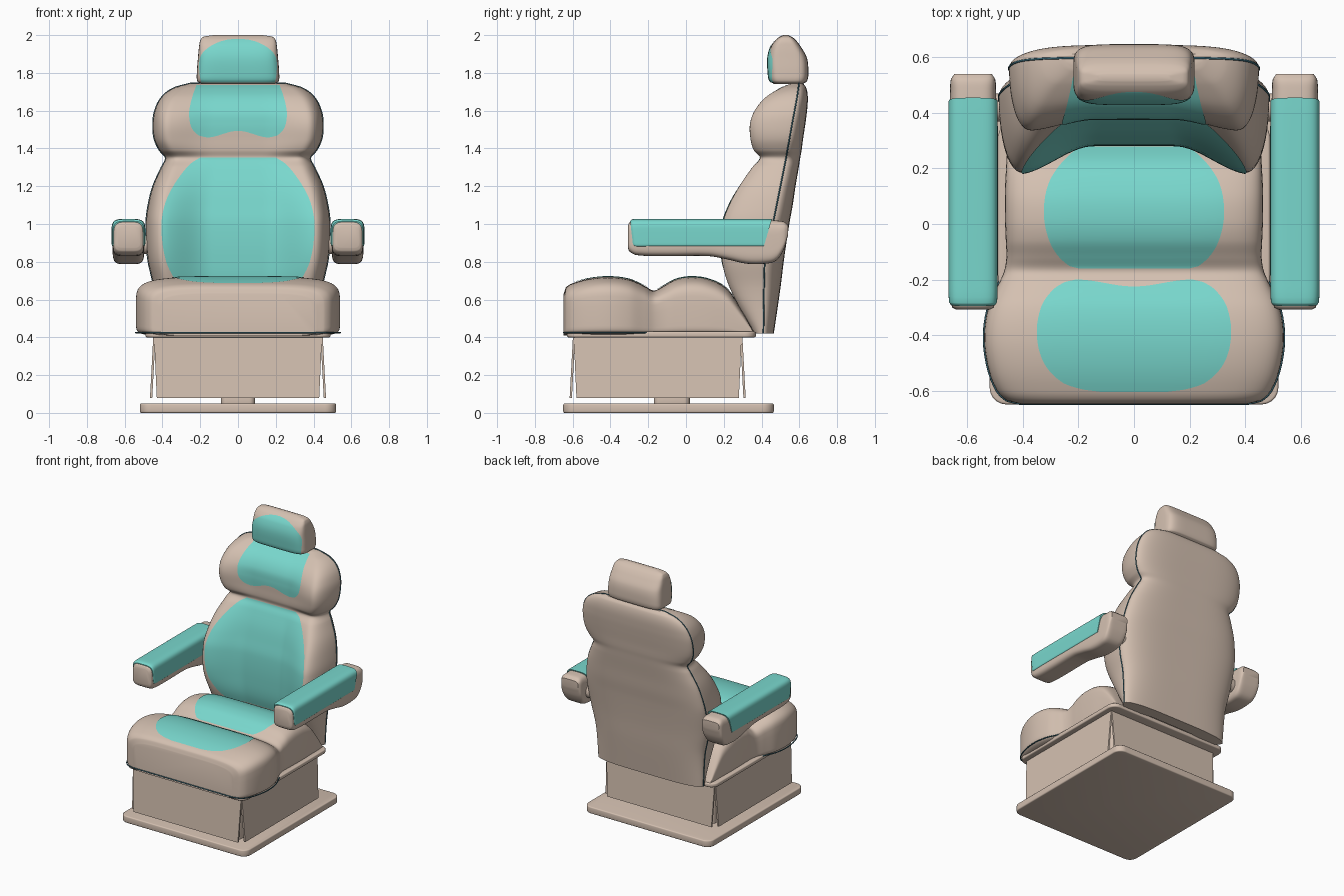
import bpy, bmesh, math
from mathutils import Matrix, Vector

if "Cube" in bpy.data.objects:
    bpy.data.objects.remove(bpy.data.objects["Cube"])


def material(name, rgb):
    m = bpy.data.materials.new(name)
    m.diffuse_color = (*rgb, 1)
    m.use_nodes = True
    m.node_tree.nodes["Principled BSDF"].inputs["Base Color"].default_value = m.diffuse_color
    return m


BEIGE = material("beige_leather", (0.66, 0.53, 0.44))
TEAL = material("teal_fabric", (0.19, 0.68, 0.61))
PIPE = material("dark_piping", (0.04, 0.13, 0.17))


def finish(name, bm, mat, facing=None):
    bmesh.ops.recalc_face_normals(bm, faces=bm.faces)
    if facing and sum((f.normal.dot(Vector(facing)) for f in bm.faces)) < 0:
        bmesh.ops.reverse_faces(bm, faces=bm.faces)
    me = bpy.data.meshes.new(name)
    bm.to_mesh(me)
    bm.free()
    ob = bpy.data.objects.new(name, me)
    bpy.context.collection.objects.link(ob)
    me.materials.append(mat)
    bpy.ops.object.select_all(action='DESELECT')
    ob.select_set(True)
    bpy.context.view_layer.objects.active = ob
    bpy.ops.object.shade_smooth_by_angle(angle=math.radians(40))
    return ob


def spline(table):
    """Smooth interpolation of rows (t, a, b, ...) -> f(t) = [a, b, ...]."""
    ts = [r[0] for r in table]
    last = len(table) - 1

    def f(t):
        i = max([k for k in range(last) if ts[k] <= t], default=0)
        h = ts[i + 1] - ts[i]
        s = min(max((t - ts[i]) / h, 0), 1)

        def slope(k, c):
            a, b = max(k - 1, 0), min(k + 1, last)
            return (table[b][c] - table[a][c]) / (ts[b] - ts[a]) * h
        out = []
        for c in range(1, len(table[0])):
            p, q, m, n = table[i][c], table[i + 1][c], slope(i, c), slope(i + 1, c)
            out.append(p + s * m + s * s * (3 * (q - p) - 2 * m - n) + s ** 3 * (2 * (p - q) + m + n))
        return out
    return f


def steps(table, n=6):
    pts = [a[0] + (b[0] - a[0]) * k / n for a, b in zip(table, table[1:]) for k in range(n)]
    return pts + [table[-1][0]]


def skin(name, rows, mat, closed=True, facing=None):
    bm = bmesh.new()
    vs = [[bm.verts.new(p) for p in r] for r in rows]
    n = len(rows[0])
    for a, b in zip(vs, vs[1:]):
        for j in range(n if closed else n - 1):
            k = (j + 1) % n
            bm.faces.new((a[j], a[k], b[k], b[j]))
    if closed:
        bm.faces.new(vs[0])
        bm.faces.new(vs[-1])
    return finish(name, bm, mat, facing)


def loop(w, lo, hi, n_hi, n_lo, count=72):
    """Superelliptic ring with its own roundness for upper and lower half."""
    out = []
    for k in range(count):
        a = 2 * math.pi * k / count
        c, s = math.cos(a), math.sin(a)
        e = 2 / (n_hi if s >= 0 else n_lo)
        out.append((w * math.copysign(abs(c) ** e, c),
                    (lo + hi) / 2 + (hi - lo) / 2 * math.copysign(abs(s) ** e, s)))
    return out


def patch(name, table, surface, facing, bow0=0, bow1=0):
    """Coloured panel lying on surface(x, t); table is (t, half width)."""
    f, (t0, t1) = spline(table), (table[0][0], table[-1][0])
    rows = []
    for t in steps(table, 5):
        v = (t - t0) / (t1 - t0)
        row = []
        for k in range(41):
            u = k / 20 - 1
            tt = t + (bow0 * (1 - v) ** 3 + bow1 * v ** 3) * math.cos(u * math.pi / 2) ** 2
            row.append(Vector(surface(u * f(t)[0], tt)) + 0.004 * Vector(facing))
        rows.append(row)
    skin(name, rows, TEAL, False, facing)


def rounded_box(name, x, y, z, r):
    bm = bmesh.new()
    m = Matrix.LocRotScale(Vector([sum(a) / 2 for a in (x, y, z)]), None,
                           Vector([a[1] - a[0] for a in (x, y, z)]))
    bmesh.ops.create_cube(bm, size=1, matrix=m)
    up = [e for e in bm.edges if abs(e.verts[0].co.z - e.verts[1].co.z) > 1e-4]
    bmesh.ops.bevel(bm, geom=up, offset=r, segments=8, profile=0.5, affect='EDGES')
    rim = [e for e in bm.edges if abs(e.verts[0].co.z - e.verts[1].co.z) < 1e-4]
    bmesh.ops.bevel(bm, geom=rim, offset=0.008, segments=3, profile=0.5, affect='EDGES')
    return finish(name, bm, BEIGE)


def piping(name, pts, cyclic=False):
    cu = bpy.data.curves.new(name, 'CURVE')
    cu.dimensions, cu.bevel_depth, cu.bevel_resolution = '3D', 0.004, 2
    sp = cu.splines.new('POLY')
    sp.points.add(len(pts) - 1)
    for p, co in zip(sp.points, pts):
        p.co = (*co, 1)
    sp.use_cyclic_u = cyclic
    cu.materials.append(PIPE)
    bpy.context.collection.objects.link(bpy.data.objects.new(name, cu))


# Floor plate, short column, seat pan
rounded_box("base_plate", (-0.52, 0.52), (-0.65, 0.465), (0, 0.05), 0.06)
rounded_box("column", (-0.09, 0.09), (-0.17, 0.02), (0.04, 0.1), 0.03)
rounded_box("pedestal_core", (-0.42, 0.42), (-0.58, 0.27), (0.08, 0.42), 0.02)
rounded_box("seat_pan", (-0.49, 0.49), (-0.63, 0.37), (0.40, 0.43), 0.06)

# Skirt: four flared panels with V gaps at the corners
for i, side in enumerate(("front", "right", "rear", "left")):
    bm = bmesh.new()
    v = [bm.verts.new((x, y, z)) for y0 in (0, 0.012)
         for x, y, z in ((-0.445, -0.448 + y0, 0.415), (0.445, -0.448 + y0, 0.415),
                         (0.43, -0.466 + y0, 0.08), (-0.43, -0.466 + y0, 0.08))]
    for q in ((0, 1, 2, 3), (7, 6, 5, 4), (0, 4, 5, 1), (1, 5, 6, 2), (2, 6, 7, 3), (3, 7, 4, 0)):
        bm.faces.new([v[k] for k in q])
    ob = finish("skirt_" + side, bm, BEIGE)
    ob.location.y, ob.rotation_euler.z = -0.15, i * math.pi / 2

# Seat cushion: rings along y (y, half width, top)
SEAT = [(-0.648, .41, .63), (-0.635, .46, .665), (-0.59, .50, .69), (-0.5, .53, .713), (-0.4, .54, .72),
        (-0.3, .525, .707), (-0.22, .49, .672), (-0.17, .468, .648), (-0.12, .46, .672), (-0.06, .462, .705),
        (0.02, .465, .72), (0.12, .465, .708), (0.22, .46, .655), (0.3, .455, .54), (0.36, .45, .43)]
seat = spline(SEAT)
skin("seat_cushion", [[(x, y, z) for x, z in loop(seat(y)[0], .41, seat(y)[1], 4.5, 12)]
                      for y in steps(SEAT)], BEIGE)
rim = [(seat(y)[0] + 0.001, y, 0.425) for y in steps(SEAT, 3)]
piping("seat_piping", rim + [(-x, y, z) for x, y, z in reversed(rim)], True)


def seat_top(x, y):
    w, h = seat(y)
    return x, y, (.41 + h) / 2 + (h - .41) / 2 * (1 - min(abs(x) / w, 1) ** 4.5) ** (1 / 4.5)


patch("seat_front_panel", [(-.605, .12), (-.595, .19), (-.57, .26), (-.5, .325), (-.4, .35), (-.3, .335),
                           (-.24, .295), (-.21, .25), (-.2, .21)], seat_top, (0, 0, 1), 0, -0.025)
patch("seat_rear_panel", [(-.16, .2), (-.15, .235), (-.1, .285), (-.03, .315), (.05, .325), (.14, .31),
                          (.21, .27), (.28, .2)], seat_top, (0, 0, 1))

# Backrest: rings along z (z, half width, bolster front, centre front, back, seam)
BACK = [(.42, .43, .36, .38, .465, .41), (.66, .445, .23, .30, .50, .413), (.82, .478, .185, .285, .52, .42),
        (1.0, .487, .19, .29, .547, .46), (1.1, .475, .225, .31, .565, .48), (1.2, .45, .28, .335, .58, .50),
        (1.3, .405, .35, .372, .597, .52), (1.35, .383, .392, .395, .605, .53), (1.39, .415, .358, .385, .612, .537),
        (1.45, .443, .34, .382, .62, .548), (1.53, .45, .337, .38, .632, .562), (1.6, .44, .362, .39, .641, .575),
        (1.67, .405, .42, .435, .645, .588), (1.72, .34, .50, .505, .637, .595), (1.745, .25, .56, .56, .62, .598)]
back = spline(BACK)


def back_front(x, z):
    w, yf, yc, _, seam = back(z)
    t = min(abs(x) / w, 1)
    s = min(max((t - .3) / .58, 0), 1)
    y = yc + (yf - yc) * s * s * (3 - 2 * s)
    d = max((t - .8) / .2, 0)
    return x, y + (seam - yf) * (1 - math.sqrt(max(1 - d ** 2.5, 0))), z


def back_rear(x, z):
    w, _, _, yb, seam = back(z)
    t = min(abs(x) / w, 1)
    return x, seam + (yb - seam) * math.sqrt(max(1 - t ** 4, 0)), z


rows = []
for z in steps(BACK):
    xs = [-back(z)[0] * math.cos(math.pi * k / 56) for k in range(57)]
    rows.append([back_front(x, z) for x in xs] + [back_rear(x, z) for x in xs[-2:0:-1]])
skin("backrest", rows, BEIGE)
edge = [(back(z)[0], back(z)[4], z) for z in steps(BACK, 4)]
piping("backrest_piping", edge + [(-x, y, z) for x, y, z in reversed(edge)])
patch("lumbar_panel", [(.62, .27), (.7, .33), (.8, .38), (.95, .405), (1.05, .40), (1.15, .37),
                       (1.25, .31), (1.32, .25), (1.352, .2)], back_front, (0, -1, 0))
patch("shoulder_panel", [(1.458, .165), (1.468, .205), (1.5, .24), (1.54, .255), (1.6, .258), (1.68, .24),
                         (1.735, .22)], back_front, (0, -1, 0), 0.035)

# Headrest: rings along z (z, half width, front, back)
HEAD = [(1.742, .195, .465, .62), (1.755, .215, .445, .64), (1.8, .218, .436, .648), (1.88, .212, .434, .64),
        (1.94, .206, .45, .607), (1.975, .198, .475, .58), (1.992, .18, .497, .558), (2.0, .13, .515, .54)]
head = spline(HEAD)
skin("headrest", [[(x, y, z) for x, y in loop(*head(z), 5, 5)] for z in steps(HEAD)], BEIGE)


def head_front(x, z):
    w, a, b = head(z)
    return x, (a + b) / 2 - (b - a) / 2 * (1 - min(abs(x) / w, 1) ** 5) ** .2, z


patch("headrest_panel", [(1.75, .195), (1.79, .203), (1.86, .205), (1.9, .192), (1.935, .155), (1.96, .11),
                         (1.975, .06), (1.98, .02)], head_front, (0, -1, 0))

# Armrests: rings along y (y, half width, bottom, top), teal cover, pivot
ARM = [(-.308, .062, .875, .99), (-.30, .075, .855, 1.008), (-.26, .082, .835, 1.018), (-.1, .084, .83, 1.02),
       (.12, .084, .83, 1.02), (.22, .084, .812, 1.02), (.32, .084, .79, 1.02), (.42, .084, .79, 1.02),
       (.48, .083, .808, 1.018), (.52, .08, .87, 1.012), (.54, .068, .94, .995)]
COVER = [(-.297, .081, .885, 1.015), (-.285, .087, .88, 1.025), (-.2, .089, .88, 1.027),
         (.4, .089, .88, 1.027), (.455, .089, .88, 1.026)]
arm, cover = spline(ARM), spline(COVER)
for side, name in ((1, "right"), (-1, "left")):
    cx = side * 0.58
    skin(name + "_armrest", [[(cx + x, y, z) for x, z in loop(*arm(y), 4, 5)] for y in steps(ARM, 4)], BEIGE)
    skin(name + "_armrest_cover",
         [[(cx + x, y + (z - 1.026) * (0.3 if y > 0 else -0.12) * min(abs(y) / .28, 1), z)
           for x, z in loop(*cover(y), 4, 14)] for y in steps(COVER, 4)], TEAL)
    bm = bmesh.new()
    bmesh.ops.create_cone(bm, cap_ends=True, segments=32, radius1=.05, radius2=.05, depth=.14,
                          matrix=Matrix.Translation((side * .47, .42, .89)) @ Matrix.Rotation(math.pi / 2, 4, 'Y'))
    finish(name + "_arm_pivot", bm, BEIGE)
